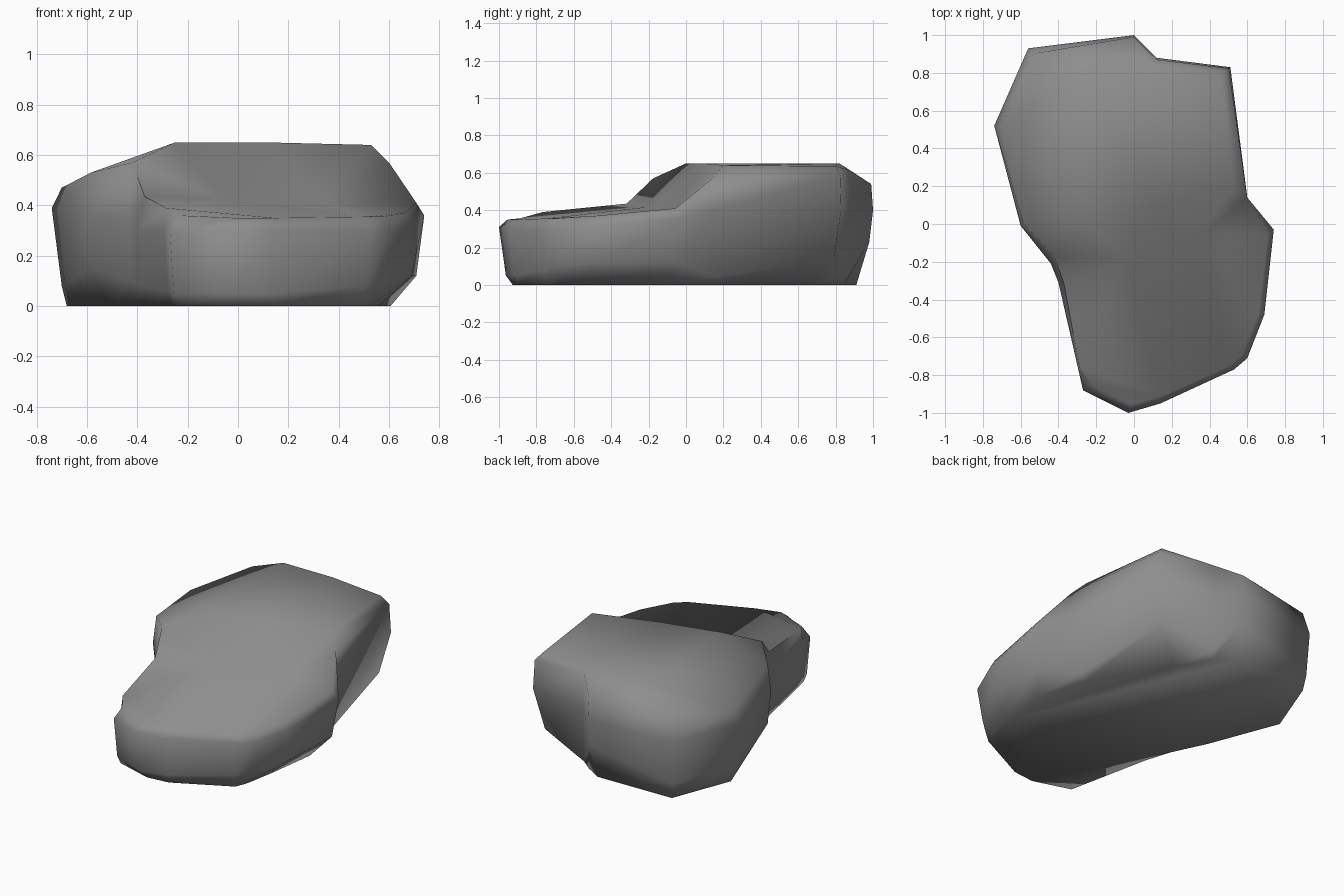
import bpy
import bmesh
import math
from mathutils import Vector
from mathutils.geometry import delaunay_2d_cdt

old = bpy.data.objects.get("Cube")
if old:
    bpy.data.objects.remove(old, do_unlink=True)

# Stone colour
stone = bpy.data.materials.new("grey stone")
stone.use_nodes = True
grey = (0.27, 0.27, 0.27, 1)
stone.diffuse_color = grey
stone.node_tree.nodes["Principled BSDF"].inputs["Base Color"].default_value = grey

# Stations round the widest outline, counter-clockwise from the front:
# x, y, waist height, rim height, rim inset, low height, low inset, foot inset
STATIONS = [
    (-.03, -1, .31, .35, .05, .05, .04, .08),
    (.14, -.95, .30, .35, .04, .05, .03, .04),
    (.53, -.77, .30, .355, .03, .08, .03, .05),
    (.60, -.71, .30, .355, .03, .10, .03, .09),
    (.69, -.48, .32, .37, .03, .12, 0, .13),
    (.74, -.03, .36, .41, .04, .12, .04, .17),
    (.60, .14, .40, .57, 0, .04, .06, .10),
    (.51, .83, .40, .585, .01, .14, .07, .35),
    (.12, .88, .40, .615, .01, .05, .01, .04),
    (0, 1, .40, .54, .01, .23, .02, .09),
    (-.56, .93, .38, .52, .04, .10, .02, .04),
    (-.74, .52, .39, .47, .04, .08, .04, .06),
    (-.60, -.01, .36, .53, .02, .15, .02, .12),
    (-.44, -.21, .34, .57, .04, .10, .02, .07),
    (-.40, -.31, .30, .435, .03, .08, .02, .05),
    (-.295, -.77, .30, .39, .01, .06, .02, .04),
    (-.27, -.88, .29, .36, .05, .05, .02, .04),
]
COUNT = len(STATIONS)
FRONT_HEART = Vector((.2, -.45))
BACK_HEART = Vector((-.05, .45))


def inward(x, y, amount):
    """Move a plan point towards the middle of its lobe, split along the step."""
    point = Vector((x, y))
    heart = BACK_HEART if y > .3 * x - .13 else FRONT_HEART
    return point + (heart - point).normalized() * amount


def ring(bm, rule):
    """Add one ring of vertices; the rule picks each inset and height."""
    verts = []
    for x, y, *sizes in STATIONS:
        inset, height = rule(*sizes)
        verts.append(bm.verts.new((*inward(x, y, inset), height)))
    return verts


def bridge(bm, lower, upper):
    for i in range(COUNT):
        j = (i + 1) % COUNT
        bm.faces.new((lower[i], lower[j], upper[j], upper[i]))


bm = bmesh.new()

# Side wall: foot, bulging lower edge, waist and rim
foot = ring(bm, lambda waist, top, rim, low_z, low, base: (base, 0))
low_ring = ring(bm, lambda waist, top, rim, low_z, low, base: (low, low_z))
middle = ring(bm, lambda waist, top, rim, low_z, low, base: (0, waist))
rim_ring = ring(bm, lambda waist, top, rim, low_z, low, base: (rim, top))
for lower, upper in ((foot, low_ring), (low_ring, middle), (middle, rim_ring)):
    bridge(bm, lower, upper)

# Flat underside
bm.faces.new(list(reversed(foot)))

# Top: low front shelf, slanting step and high back plateau
inner = [bm.verts.new(p) for p in (
    (-.05, -.18, .42), (.35, -.06, .41),
    (-.25, 0, .65), (.12, .09, .65), (.53, .2, .64),
    (.46, .80, .635), (.1, .82, .65), (-.25, .82, .65),
)]
top = rim_ring + inner
step, bend, crest, ridge, corner, back_left, back, back_right = range(COUNT, len(top))
edges = [(i, (i + 1) % COUNT) for i in range(COUNT)]
chains = (
    (COUNT - 3, step, bend, 5),
    (COUNT - 4, crest, ridge, corner, 6),
    (corner, back_left, back, back_right, crest),
)
for chain in chains:
    edges += list(zip(chain, chain[1:]))
plan = [v.co.to_2d() for v in top]
triangles = delaunay_2d_cdt(plan, edges, [], 1, 1e-5)[2]
for triangle in triangles:
    bm.faces.new([top[i] for i in triangle])

bmesh.ops.recalc_face_normals(bm, faces=bm.faces)
mesh = bpy.data.meshes.new("boulder")
bm.to_mesh(mesh)
bm.free()
mesh.materials.append(stone)
boulder = bpy.data.objects.new("boulder", mesh)
bpy.context.collection.objects.link(boulder)

# Soft shading with only the tightest folds left crisp
bpy.ops.object.select_all(action="DESELECT")
boulder.select_set(True)
bpy.context.view_layer.objects.active = boulder
bpy.ops.object.shade_smooth_by_angle(angle=math.radians(80))
